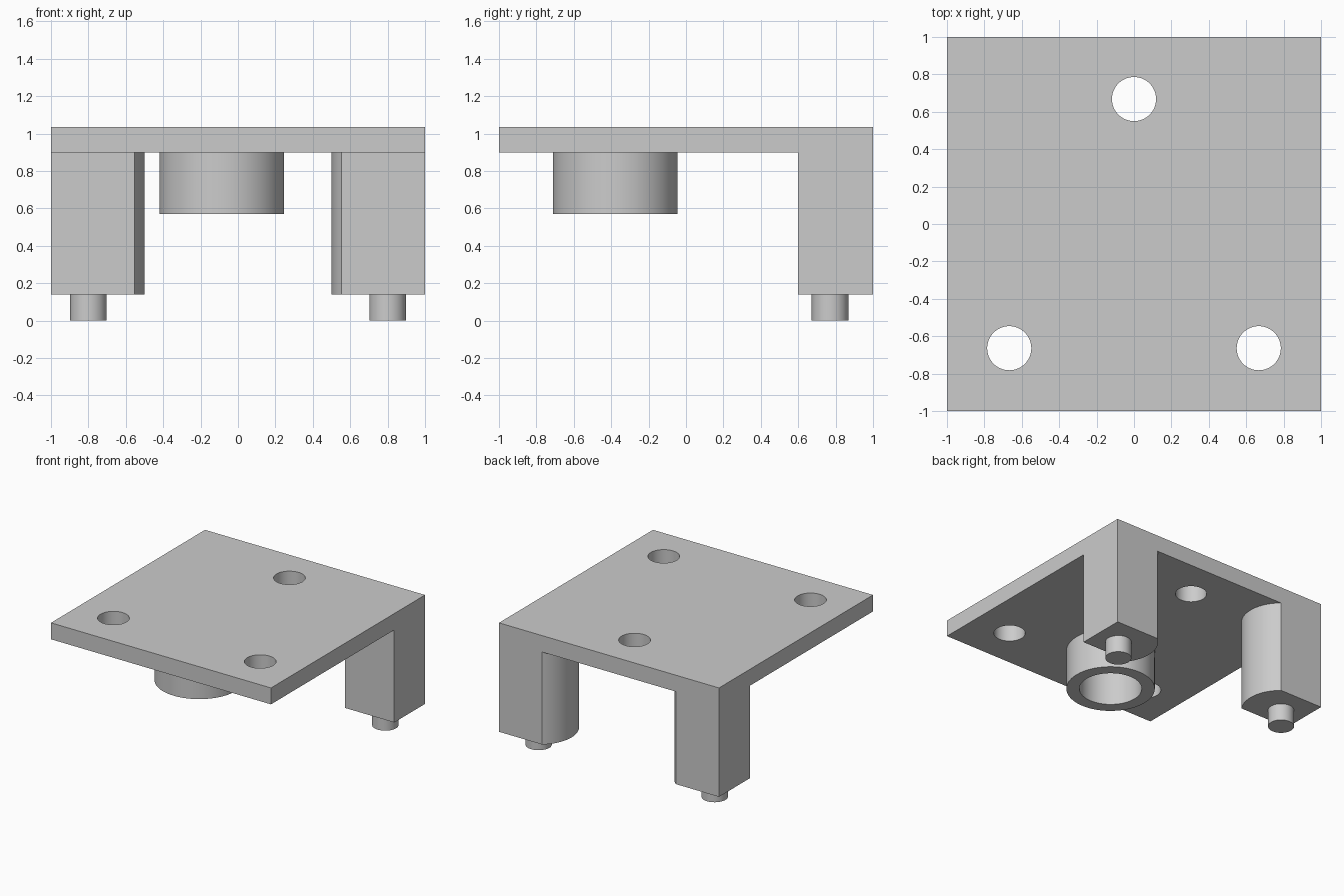
import bpy
import bmesh
from math import radians, cos, sin, pi, asin

if "Cube" in bpy.data.objects:
    bpy.data.objects.remove(bpy.data.objects["Cube"], do_unlink=True)

grey = bpy.data.materials.new("plain_grey")
grey.use_nodes = True
grey.diffuse_color = (0.6, 0.6, 0.6, 1)
grey.node_tree.nodes["Principled BSDF"].inputs["Base Color"].default_value = (0.6, 0.6, 0.6, 1)


def arc(cx, cy, r, start=0, end=2 * pi, steps=64):
    """Points along an arc; a full turn leaves out the repeated last point."""
    count = steps if end - start > 6.28 else steps + 1
    return [(cx + r * cos(start + (end - start) * i / steps),
             cy + r * sin(start + (end - start) * i / steps)) for i in range(count)]


def extrude(name, loops, z0, z1):
    """Extrude an outline, with any inner loops as holes, from z0 to z1."""
    curve = bpy.data.curves.new(name, "CURVE")
    curve.dimensions = "2D"
    curve.fill_mode = "BOTH"
    curve.extrude = (z1 - z0) / 2
    for loop in loops:
        spline = curve.splines.new("POLY")
        spline.points.add(len(loop) - 1)
        for point, (x, y) in zip(spline.points, loop):
            point.co = (x, y, 0, 1)
        spline.use_cyclic_u = True
    temp = bpy.data.objects.new(name + "_outline", curve)
    bpy.context.collection.objects.link(temp)
    graph = bpy.context.evaluated_depsgraph_get()
    mesh = bpy.data.meshes.new_from_object(temp.evaluated_get(graph))
    bpy.data.objects.remove(temp, do_unlink=True)

    # Weld the caps to the walls and lift into place
    bm = bmesh.new()
    bm.from_mesh(mesh)
    bmesh.ops.remove_doubles(bm, verts=bm.verts, dist=0.0005)
    bmesh.ops.translate(bm, verts=bm.verts, vec=(0, 0, (z0 + z1) / 2))
    bmesh.ops.recalc_face_normals(bm, faces=bm.faces)
    bm.to_mesh(mesh)
    bm.free()
    mesh.materials.clear()
    mesh.materials.append(grey)
    obj = bpy.data.objects.new(name, mesh)
    bpy.context.collection.objects.link(obj)
    bpy.ops.object.select_all(action="DESELECT")
    obj.select_set(True)
    bpy.context.view_layer.objects.active = obj
    bpy.ops.object.shade_smooth_by_angle(angle=radians(30))
    return obj


LEG_Z, PLATE_Z, TOP_Z = 0.14, 0.9, 1.035
PEG_X, PEG_Y, LEG_R = 0.8, 0.77, 0.3

# Top plate with three through holes
holes = [arc(x, y, 0.118) for x, y in ((0, 0.668), (-0.667, -0.664), (0.667, -0.664))]
extrude("top_plate", [[(-1, -1), (1, -1), (1, 1), (-1, 1)]] + holes, PLATE_Z, TOP_Z)

# Hollow round boss under the plate
extrude("boss", [arc(-0.087, -0.378, 0.333), arc(-0.087, -0.378, 0.235)], 0.57, PLATE_Z)

# Two back legs, rounded on the inner side, each with a locating peg
bulge = arc(-PEG_X, PEG_Y, LEG_R, asin((0.6 - PEG_Y) / LEG_R), asin((1 - PEG_Y) / LEG_R), 20)
outline = [(-1, 1), (-1, 0.6)] + bulge
for side, sign in (("right", 1), ("left", -1)):
    extrude(side + "_leg", [[(sign * x, y) for x, y in outline]], LEG_Z, PLATE_Z)
    extrude(side + "_peg", [arc(-sign * PEG_X, PEG_Y, 0.098, steps=48)], 0, LEG_Z)
